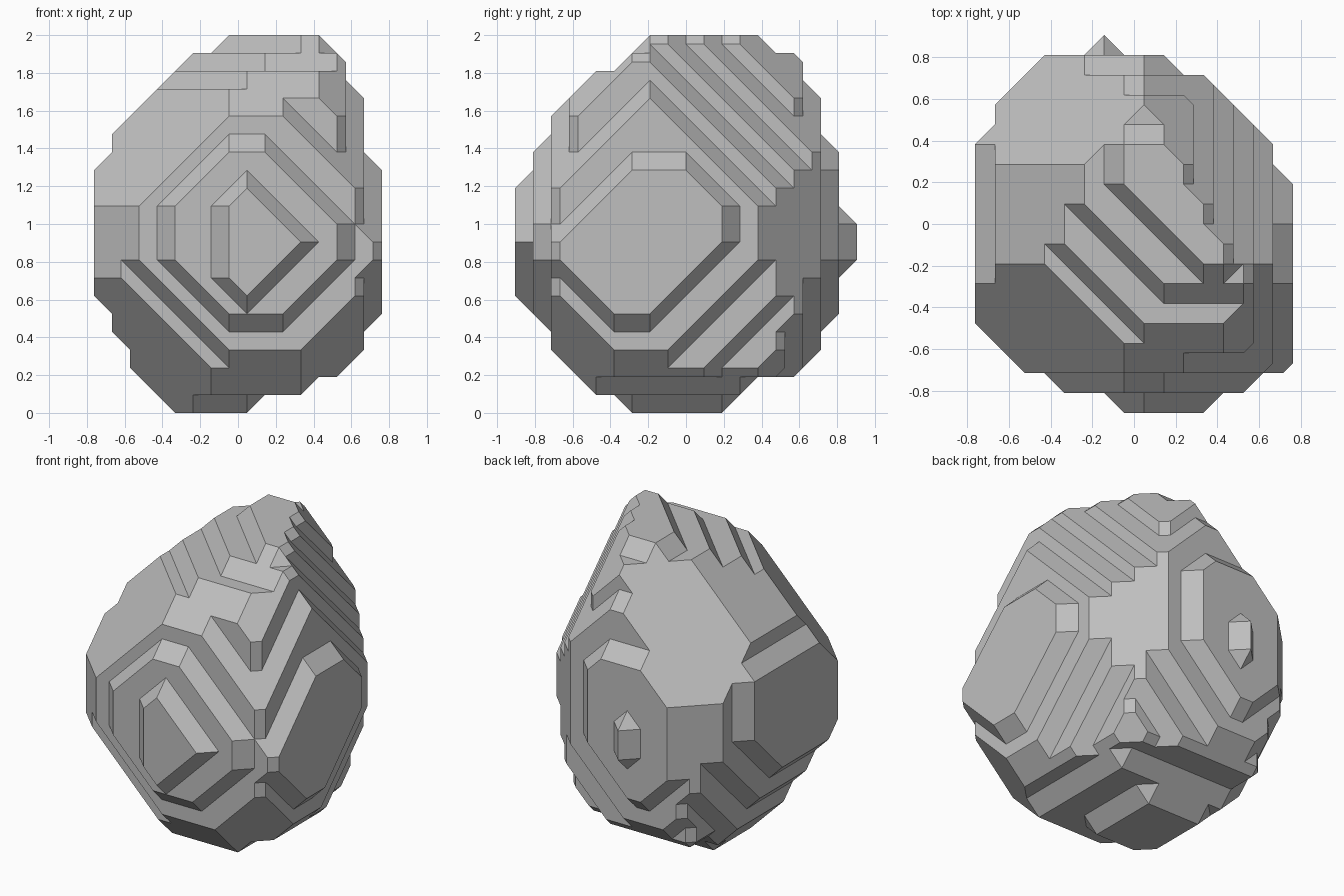
import bpy, bmesh, math
from itertools import product
from mathutils import Vector
from mathutils.geometry import normal

cube = bpy.data.objects.get("Cube")
if cube:
    bpy.data.objects.remove(cube)

STEP = 1 / 21  # half a lattice cell

# Outlines of the boulder, counted in half cells
FRONT = [(-7, 0), (1, 0), (3, 2), (7, 2), (9, 4), (11, 4), (14, 7), (14, 9), (16, 11),
         (16, 27), (14, 29), (14, 35), (12, 37), (12, 39), (9, 42), (-1, 42), (-3, 40),
         (-5, 40), (-14, 31), (-14, 29), (-16, 27), (-16, 13), (-14, 11), (-14, 9),
         (-12, 7), (-12, 5)]
SIDE = [(-6, 0), (4, 0), (6, 2), (8, 4), (12, 4), (15, 7), (15, 9), (17, 11), (17, 15),
        (19, 17), (19, 21), (17, 23), (17, 29), (15, 31), (15, 35), (13, 37), (13, 39),
        (12, 40), (10, 40), (8, 42), (-4, 42), (-8, 38), (-10, 38), (-15, 33), (-15, 31),
        (-17, 29), (-17, 27), (-19, 25), (-19, 13), (-15, 9), (-15, 7), (-10, 2), (-8, 2)]
PLAN = [(-3, 19), (-1, 17), (3, 17), (5, 15), (7, 15), (14, 8), (14, 6), (16, 4),
        (16, -14), (15, -15), (13, -15), (11, -17), (9, -17), (7, -19), (-1, -19),
        (-3, -17), (-7, -17), (-9, -15), (-11, -15), (-16, -10), (-16, 8), (-14, 10),
        (-14, 12), (-9, 17), (-5, 17)]

# Slanted cuts: direction and limit in cells
FACETS = [((-1, 1, 1), 25), ((-1, -1, 1), 24), ((-1, -1, -1), 5), ((1, 1, 1), 26),
          ((1, -1, -1), 7), ((1, 1, -1), 6)]
TERRACES = [((1, -3, -1), 21), ((1, -3, 1), 40), ((-1, -3, 1), 39), ((-1, -2, -1), 11),
            ((3, 1, -1), 15), ((2, 1, 1), 28.5), ((3, -1, 1), 39), ((3, -1, -1), 21),
            ((-3, 1, -1), 17), ((-1, 3, -1), 21), ((1, 3, -1), 17), ((1, 3, 1), 39),
            ((-1, -1, 3), 60)]
SPIKE_Y = 18  # the lone spike on the back escapes the cuts


def in_outline(outline, u, v):
    inside = False
    for (a, b), (c, d) in zip(outline, outline[1:] + outline[:1]):
        if (b > v) != (d > v) and u < a + (v - b) * (c - a) / (d - b):
            inside = not inside
    return inside


def is_rock(p):
    x, y, z = p
    # Nudge keeps lattice points off the outline edges
    if not (in_outline(FRONT, x + .01, z + .013) and in_outline(SIDE, y + .01, z + .013)
            and in_outline(PLAN, x + .01, y + .013)):
        return False
    return y == SPIKE_Y or all((a * x + b * y + c * z) / 2 <= limit + .01
                               for (a, b, c), limit in FACETS + TERRACES)


def face_corners():
    """Six faces of a lattice cell, each wound outwards."""
    for axis in range(3):
        for side in (0, 1):
            ring = []
            for u, v in ((0, 0), (1, 0), (1, 1), (0, 1)):
                c = [0, 0, 0]
                c[axis], c[(axis + 1) % 3], c[(axis + 2) % 3] = side, u, v
                ring.append(tuple(c))
            yield ring if side else ring[::-1]


FACES = list(face_corners())
solid = {p for p in product(range(-19, 20, 2), range(-22, 23, 2), range(-3, 46, 2))
         if is_rock(p)}

bm = bmesh.new()
verts = {}


def crossing(p, q):
    """Vertex halfway along a lattice edge."""
    key = tuple(a + b for a, b in zip(p, q))
    if key not in verts:
        verts[key] = bm.verts.new([k * STEP / 2 for k in key])
    return key


def fan(loop, first):
    """Triangle fan of a loop from its chosen corner."""
    turned = loop[first:] + loop[:first]
    return [(turned[0], a, b) for a, b in zip(turned[1:], turned[2:])]


def roughness(tris):
    """Number of different planes in a fan, then its area."""
    planes, area = set(), 0
    for tri in tris:
        a, b, c = (Vector(k) for k in tri)
        planes.add(tuple(round(n, 2) + 0.0 for n in normal(a, b, c)))
        area += (b - a).cross(c - a).length
    return len(planes), round(area, 3)


# Bevelled skin around the solid lattice points, one cell at a time
for cell in product(range(-19, 19, 2), range(-22, 22, 2), range(-3, 44, 2)):
    links = {}
    for ring in FACES:
        pts = [tuple(o + 2 * d for o, d in zip(cell, c)) for c in ring]
        flags = [p in solid for p in pts]
        for i in range(4):
            if flags[i] and not flags[i - 1]:
                j = i
                while flags[(j + 1) % 4]:
                    j += 1
                links[crossing(pts[i - 1], pts[i])] = crossing(pts[j % 4], pts[(j + 1) % 4])
    while links:
        start, nxt = links.popitem()
        loop = [start]
        while nxt != start:
            loop.append(nxt)
            nxt = links.pop(nxt)
        for tri in min((fan(loop, i) for i in range(len(loop))), key=roughness):
            corners = [verts[k] for k in tri]
            if not bm.faces.get(corners):
                bm.faces.new(corners)

bmesh.ops.recalc_face_normals(bm, faces=bm.faces[:])
# Merge coplanar triangles into broad flat facets
bmesh.ops.dissolve_limit(bm, angle_limit=math.radians(1), verts=bm.verts[:], edges=bm.edges[:])

mesh = bpy.data.meshes.new("boulder")
bm.to_mesh(mesh)
bm.free()
boulder = bpy.data.objects.new("boulder", mesh)
bpy.context.collection.objects.link(boulder)

# Plain grey stone
stone = bpy.data.materials.new("grey_stone")
stone.use_nodes = True
grey = (0.52, 0.52, 0.52, 1)
stone.diffuse_color = grey
stone.node_tree.nodes["Principled BSDF"].inputs["Base Color"].default_value = grey
mesh.materials.append(stone)
